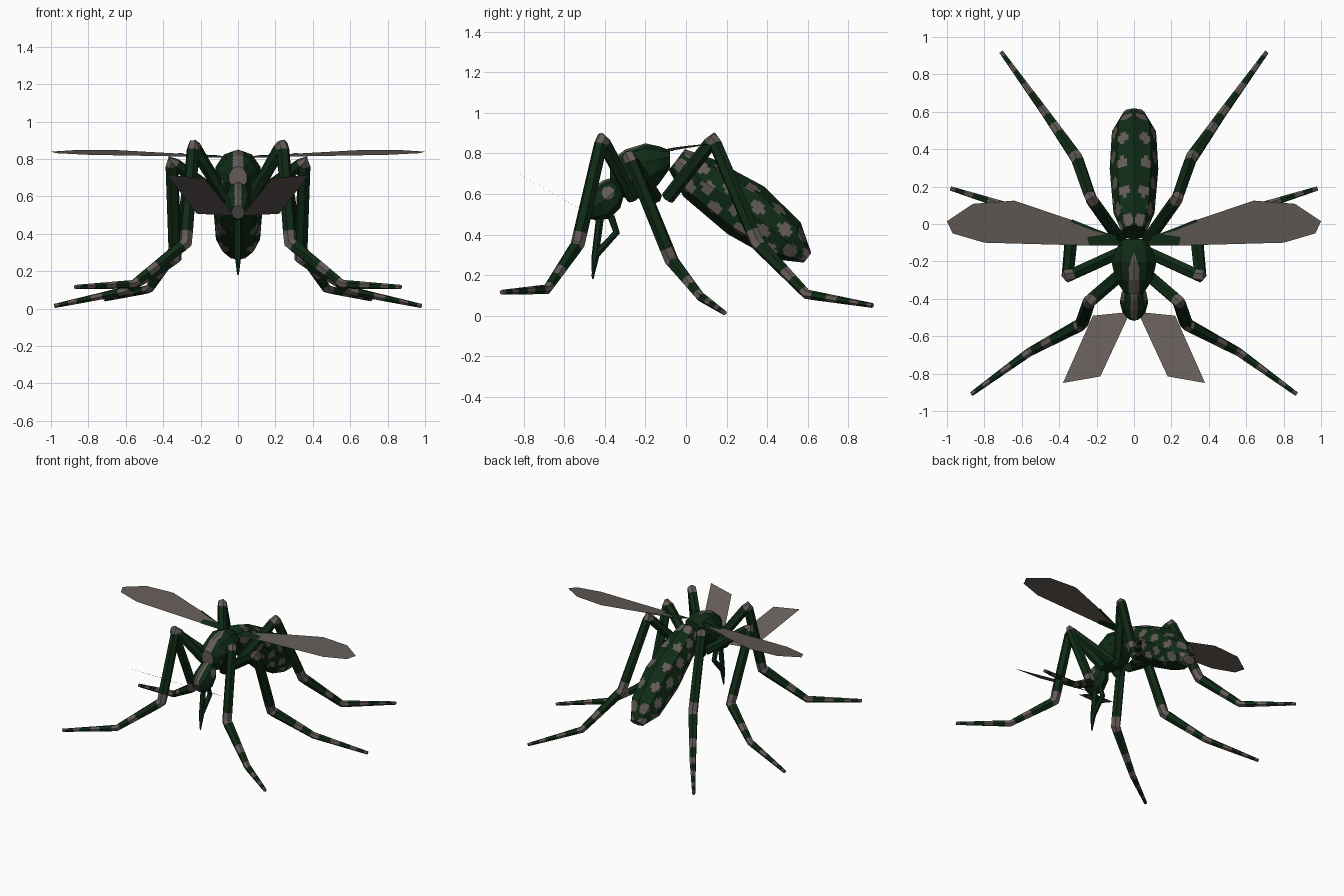
import bpy, bmesh, math
from mathutils import Vector

if "Cube" in bpy.data.objects:
    bpy.data.objects.remove(bpy.data.objects["Cube"])

def material(name, rgb):
    m = bpy.data.materials.new(name)
    m.diffuse_color = (*rgb, 1)
    m.use_nodes = True
    m.node_tree.nodes["Principled BSDF"].inputs["Base Color"].default_value = m.diffuse_color
    return m

GREEN = material("dark green", (0.005, 0.024, 0.008))
GREY = material("warm grey", (0.125, 0.105, 0.095))

def finish(name, bm, recalc=True):
    if recalc:
        bmesh.ops.recalc_face_normals(bm, faces=bm.faces)
    me = bpy.data.meshes.new(name)
    bm.to_mesh(me)
    bm.free()
    me.materials.append(GREEN)
    me.materials.append(GREY)
    ob = bpy.data.objects.new(name, me)
    bpy.context.collection.objects.link(ob)
    return ob

def loft(rings, sides, span_mats=None):
    """rings: (centre, side vector, up vector, side radius, up radius)"""
    bm = bmesh.new()
    loops = []
    for c, u, v, ru, rv in rings:
        loops.append([bm.verts.new(c + u * ru * math.sin(2 * math.pi * k / sides)
                                   + v * rv * math.cos(2 * math.pi * k / sides))
                      for k in range(sides)])
    for i in range(len(loops) - 1):
        a, b = loops[i], loops[i + 1]
        for k in range(sides):
            n = (k + 1) % sides
            f = bm.faces.new((a[k], a[n], b[n], b[k]))
            if span_mats:
                f.material_index = span_mats[i]
    for lp, m in ((loops[0], 0), (loops[-1], -1)):
        f = bm.faces.new(lp)
        if span_mats:
            f.material_index = span_mats[m]
    return bm

def body(name, sections, direction, sides, rule, cuts=11):
    """Loft through (y, z, half width, half height); paint small faces by rule."""
    d = Vector((0, *direction)).normalized()
    u = Vector((1, 0, 0))
    v = d.cross(u)
    if v.z < 0:
        v = -v
    bm = loft([(Vector((0, y, z)), u, v, w, h) for y, z, w, h in sections], sides)
    bmesh.ops.subdivide_edges(bm, edges=bm.edges[:], cuts=cuts, use_grid_fill=True)
    for f in bm.faces:
        f.material_index = int(rule(f.calc_center_median()))
    return finish(name, bm)

def tube(name, pts, radii, bands=None, sides=6):
    """Jointed tube; bands holds the grey (start, end) fractions of each part."""
    P = [Vector(p) for p in pts]
    bands = bands or [[] for _ in P[1:]]
    dirs = [(b - a).normalized() for a, b in zip(P, P[1:])]
    stops, mats = [(P[0], dirs[0], radii[0])], []
    for i, bs in enumerate(bands):
        ts = sorted({1.0} | {t for b in bs for t in b if t > 0})
        prev = 0.0
        for t in ts:
            mid = (prev + t) / 2
            mats.append(int(any(a < mid < b for a, b in bs)))
            d = dirs[i]
            if t == 1.0 and i + 1 < len(dirs):
                d = (dirs[i] + dirs[i + 1])
                d = d.normalized() if d.length > 0.7 else dirs[i + 1] + dirs[i] * 1.0
                d.normalize()
            stops.append((P[i].lerp(P[i + 1], t), d, radii[i] * (1 - t) + radii[i + 1] * t))
            prev = t
    u = dirs[0].orthogonal().normalized()
    rings = []
    for c, d, r in stops:
        u = (u - d * u.dot(d)).normalized()
        rings.append((c, u, d.cross(u), r, r))
    return finish(name, loft(rings, sides, mats))

def plate(name, pts, mat):
    bm = bmesh.new()
    f = bm.faces.new([bm.verts.new(p) for p in pts])
    f.normal_update()
    if f.normal.z < 0:
        f.normal_flip()
    f.material_index = mat
    return finish(name, bm, False)

# abdomen with staggered spots
A0, AD = Vector((0, -0.04, 0.765)), Vector((0, 0.79, -0.61)).normalized()
AUP = Vector((0, 0.61, 0.79)).normalized()
SPOT_ROWS = ((28, 0.03), (62, 0.115), (98, 0.03), (130, 0.115))

def abdomen_spot(p):
    q = p - A0
    s = q.dot(AD)
    ang = math.atan2(abs(p.x), q.dot(AUP))
    r = math.hypot(p.x, q.dot(AUP))
    for deg, start in SPOT_ROWS:
        for k in range(5):
            if math.hypot(s - start - 0.17 * k, r * (ang - math.radians(deg))) < 0.035:
                return True
    return False

body("abdomen", [(-0.045, 0.77, 0.065, 0.065), (0.06, 0.68, 0.11, 0.118),
                 (0.295, 0.52, 0.13, 0.148), (0.495, 0.37, 0.118, 0.115),
                 (0.60, 0.285, 0.055, 0.03)], (0.79, -0.61), 8, abdomen_spot)

# thorax with a pointed stripe on the front
def thorax_mark(p):
    stripe = p.y < -0.16 and p.z > 0.66 and abs(p.x) < 0.028 * min(1, (-p.y - 0.14) / 0.1)
    patch = (Vector((abs(p.x), p.y, p.z)) - Vector((0.1, -0.3, 0.66))).length < 0.035
    return stripe or patch

body("thorax", [(-0.375, 0.70, 0.05, 0.06), (-0.30, 0.70, 0.103, 0.12),
                (-0.20, 0.715, 0.127, 0.135), (-0.13, 0.745, 0.10, 0.09),
                (-0.08, 0.77, 0.06, 0.045)], (1, 0), 10, thorax_mark)

# head with pale crown and cheeks
def head_mark(p):
    crown = abs(p.x) < 0.018 and p.z > 0.50 - (p.y + 0.5) * -0.5
    cheek = (Vector((abs(p.x), p.y, p.z)) - Vector((0.06, -0.385, 0.605))).length < 0.032
    return crown or cheek

body("head", [(-0.33, 0.64, 0.045, 0.05), (-0.365, 0.60, 0.066, 0.08),
              (-0.42, 0.555, 0.076, 0.088), (-0.47, 0.53, 0.062, 0.07),
              (-0.495, 0.515, 0.035, 0.045)], (-0.85, -0.5), 8, head_mark, 7)

# mouthparts: straight needle and bent sheath
tube("needle", [(0, -0.425, 0.48), (0, -0.45, 0.28), (0, -0.46, 0.18)],
     [0.02, 0.018, 0.004])
tube("needle_sheath", [(0, -0.37, 0.49), (0, -0.343, 0.41), (0, -0.445, 0.30), (0, -0.46, 0.19)],
     [0.018, 0.018, 0.02, 0.006])

# legs: root, knee, ankle, foot joint, tip
LEGS = {
    "front": [(.06, -.26, .58), (.24, -.415, .87), (.28, -.535, .35), (.56, -.685, .13), (.87, -.91, .115)],
    "middle": [(.07, -.15, .58), (.355, -.28, .785), (.335, -.07, .27), (.60, .07, .095), (.98, .19, .014)],
    "hind": [(.07, -.09, .58), (.23, .135, .87), (.305, .35, .36), (.475, .595, .105), (.71, .92, .05)],
}
BANDS = [[(0.93, 1)], [(0, 0.04), (0.88, 1)], [(0, 0.08), (0.55, 0.72), (0.92, 1)],
         [(0, 0.1), (0.32, 0.48), (0.68, 0.8), (0.93, 1)]]
for side, sx in (("left", -1), ("right", 1)):
    for pos, pts in LEGS.items():
        tube(f"{pos}_leg_{side}", [(sx * x, y, z) for x, y, z in pts],
             [0.034, 0.034, 0.036, 0.024, 0.012], BANDS)

    # wing membrane and green root strip
    def wz(x, y, lift=0.0):
        return (sx * x, y, 0.81 + 0.12 * (y + 0.1) + 0.015 * x + lift)
    wing = [(.08, -.11), (.25, -.115), (.80, -.10), (.97, -.05), (1.0, .015),
            (.86, .108), (.64, .125), (.33, .02), (.10, -.065)]
    plate(f"wing_{side}", [wz(x, y) for x, y in wing], 1)
    root = [(.06, -.115), (.24, -.115), (.25, -.07), (.12, -.05)]
    vein = [(.10, -.068), (.22, -.035), (.34, .012), (.33, .024)]
    for nm, shape in (("wing_root", root), ("wing_vein", vein)):
        for tag, lift in (("upper", 0.003), ("lower", -0.003)):
            plate(f"{nm}_{tag}_{side}", [wz(x, y, lift) for x, y in shape], 0)

    # feathery antenna card
    plate(f"antenna_{side}", [(sx * .02, -.47, .495), (sx * .22, -.49, .507),
                              (sx * .38, -.85, .715), (sx * .18, -.815, .695)], 1)
